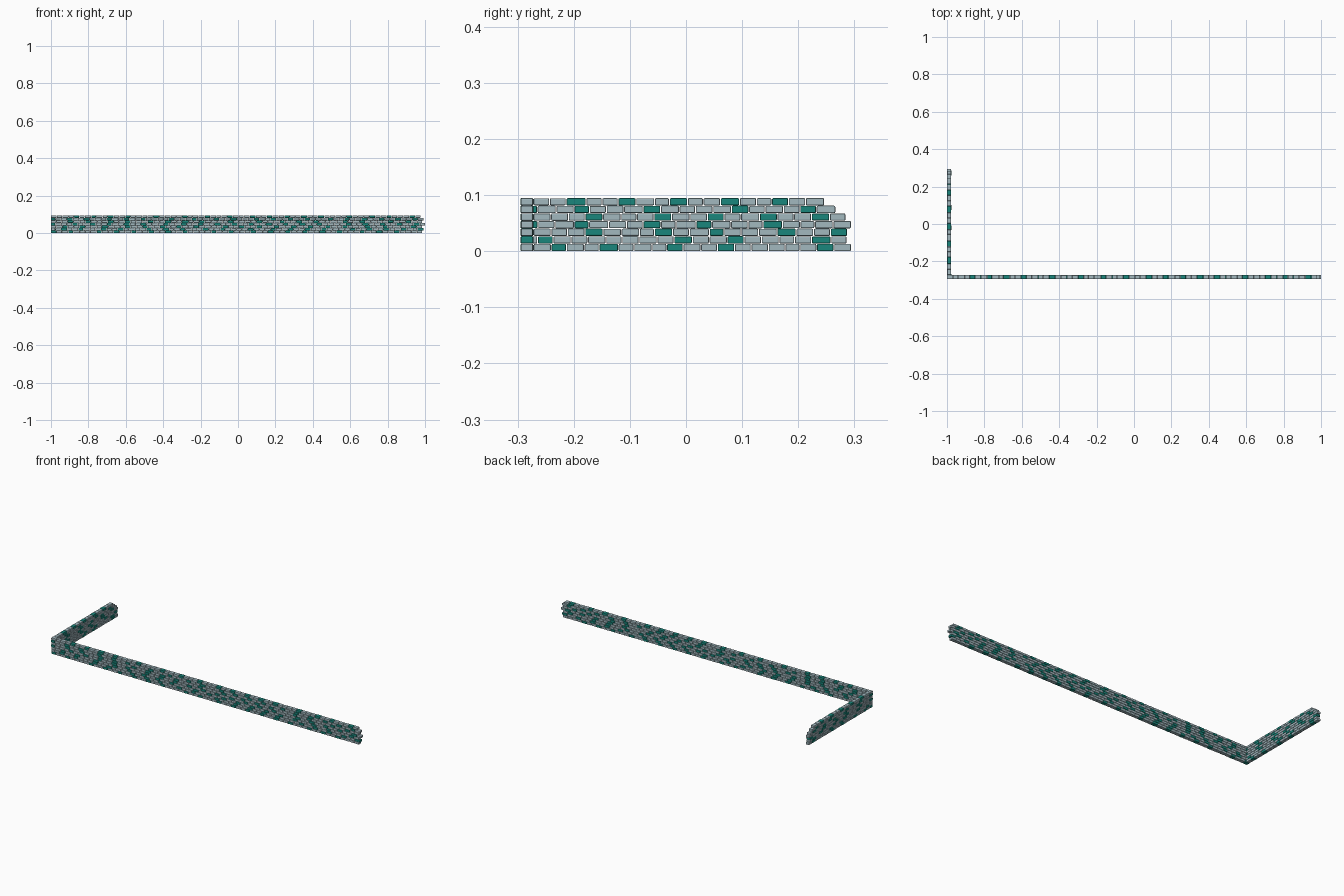
import bpy, bmesh, random
from mathutils import Matrix, Vector

if "Cube" in bpy.data.objects:
    bpy.data.objects.remove(bpy.data.objects["Cube"])

random.seed(7)

def material(name, rgb):
    m = bpy.data.materials.new(name)
    m.diffuse_color = (*rgb, 1)
    m.use_nodes = True
    m.node_tree.nodes["Principled BSDF"].inputs["Base Color"].default_value = m.diffuse_color
    return m

STONE = material("pale_stone", (0.36, 0.48, 0.52))
TEAL = material("teal_stone", (0.01, 0.24, 0.20))

PITCH, HEIGHT, DEPTH, GAP = 0.0136, 0.0130, 0.021, 0.0015
CORNER = Vector((-0.9885, -0.2835, 0))

def brick(bm, a, b, course, along_x, teal):
    """One brick spanning a..b along its wall, slightly irregular."""
    d = DEPTH + random.uniform(-0.001, 0.001) + (0.001 if teal else 0)
    h = HEIGHT + (random.uniform(-0.0006, 0.0003) if course else 0)
    z = course * PITCH + HEIGHT / 2
    if course == 0:
        z = h / 2
    if along_x:
        loc, size = ((a + b) / 2, CORNER.y, z), (b - a, d, h)
    else:
        loc, size = (CORNER.x, (a + b) / 2, z), (d, b - a, h)
    mat = Matrix.Translation(loc) @ Matrix.Diagonal((*size, 1))
    made = bmesh.ops.create_cube(bm, size=1, matrix=mat)
    for f in {f for v in made["verts"] for f in v.link_faces}:
        f.material_index = int(teal)

def course_row(name, course, start, end, along_x):
    """A full row of bricks from start to end."""
    bm = bmesh.new()
    n = round((end - start) / 0.0305)
    step = (end - start) / n
    cuts = [start + i * step for i in range(n + 1)]
    for i in range(1, n):
        cuts[i] += random.uniform(-0.003, 0.003)
    since = random.randint(0, 3)
    for i in range(n):
        teal = since >= 2 and random.random() < 0.6
        since = 0 if teal else since + 1
        a = cuts[i] + (GAP / 2 if i else 0)
        b = cuts[i + 1] - (GAP / 2 if i < n - 1 else 0)
        brick(bm, a, b, course, along_x, teal)
    mesh = bpy.data.meshes.new(name)
    bm.to_mesh(mesh)
    bm.free()
    mesh.materials.append(STONE)
    mesh.materials.append(TEAL)
    ob = bpy.data.objects.new(name, mesh)
    bpy.context.collection.objects.link(ob)
    bev = ob.modifiers.new("worn_edges", "BEVEL")
    bev.width, bev.segments = 0.002, 2

# Ragged free ends of each course, bottom to top
long_ends = [0.985, 0.992, 0.985, 1.0, 0.985, 0.992, 0.975]
short_ends = [0.294, 0.286, 0.287, 0.294, 0.284, 0.266, 0.246]

for c in range(7):
    # Courses interlock alternately at the corner
    through = c % 2 == 0
    x0 = -1.0 if through else CORNER.x + DEPTH / 2 + GAP
    y0 = CORNER.y + DEPTH / 2 + GAP if through else -0.295
    course_row(f"long_wall_course_{c + 1}", c, x0, long_ends[c], True)
    course_row(f"short_wall_course_{c + 1}", c, y0, short_ends[c], False)
